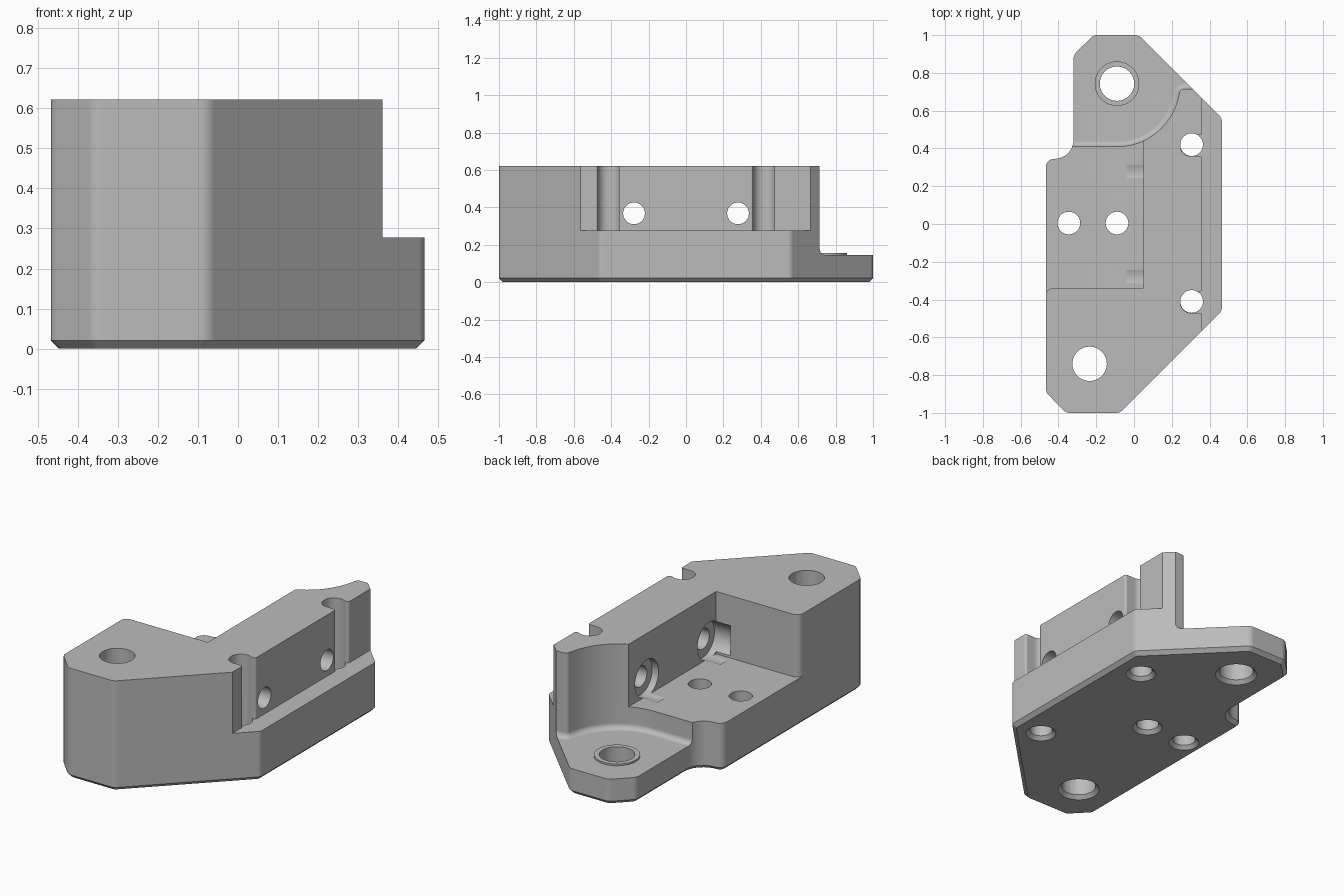
import bpy, bmesh
from math import radians, cos, sin, tan, pi
from mathutils import Vector, Matrix

if "Cube" in bpy.data.objects:
    bpy.data.objects.remove(bpy.data.objects["Cube"], do_unlink=True)

TOP, SHELF, FLOOR, TAB = 0.622, 0.277, 0.27, 0.145
HIGH = 0.8


def rounded(points, steps=8):
    """Outline from (x, y, radius) corners, each corner filleted."""
    out = []
    for i, (x, y, r) in enumerate(points):
        p = Vector((x, y))
        if r == 0:
            out.append(p)
            continue
        a = (Vector(points[i - 1][:2]) - p).normalized()
        b = (Vector(points[(i + 1) % len(points)][:2]) - p).normalized()
        half = a.angle(b) / 2
        centre = p + (a + b).normalized() * r / sin(half)
        start = p + a * r / tan(half) - centre
        end = p + b * r / tan(half) - centre
        sweep = pi - 2 * half
        for k in range(steps + 1):
            t = k / steps
            out.append(centre + (start * sin((1 - t) * sweep) + end * sin(t * sweep)) / sin(sweep))
    return out


def make_object(name, bm):
    bmesh.ops.recalc_face_normals(bm, faces=bm.faces)
    mesh = bpy.data.meshes.new(name)
    bm.to_mesh(mesh)
    bm.free()
    obj = bpy.data.objects.new(name, mesh)
    bpy.context.collection.objects.link(obj)
    return obj


def prism(name, outline, z0, z1, bevel=0, segments=1):
    """Extruded outline, with an optional bevel round its lower rim."""
    bm = bmesh.new()
    base = bm.faces.new([bm.verts.new((p[0], p[1], z0)) for p in outline])
    rim = list(base.edges)
    up = bmesh.ops.extrude_face_region(bm, geom=[base], use_keep_orig=True)
    bmesh.ops.translate(bm, vec=(0, 0, z1 - z0),
                        verts=[v for v in up["geom"] if isinstance(v, bmesh.types.BMVert)])
    bmesh.ops.recalc_face_normals(bm, faces=bm.faces)
    if bevel:
        bmesh.ops.bevel(bm, geom=rim, offset=bevel, segments=segments,
                        profile=0.5, affect='EDGES')
    return make_object(name, bm)


def rod(name, centre, r1, r2, length, axis='Z'):
    """Cylinder or cone centred on a point."""
    bm = bmesh.new()
    turn = Matrix.Rotation(pi / 2, 4, 'Y') if axis == 'X' else Matrix()
    bmesh.ops.create_cone(bm, cap_ends=True, segments=40, radius1=r1, radius2=r2,
                          depth=length, matrix=Matrix.Translation(centre) @ turn)
    return make_object(name, bm)


def combine(body, tool, operation='DIFFERENCE'):
    tool.hide_render = True
    mod = body.modifiers.new("shape", 'BOOLEAN')
    mod.operation, mod.solver, mod.object = operation, 'EXACT', tool
    bpy.context.view_layer.objects.active = body
    bpy.ops.object.modifier_apply(modifier=mod.name)
    bpy.data.objects.remove(tool, do_unlink=True)


# Main block with chamfered lower rim
body = prism("mounting_block", rounded([
    (-0.467, -0.89, 0.05), (-0.36, -1, 0.05), (-0.075, -1, 0.05),
    (0.465, -0.46, 0.04), (0.465, 0.56, 0.04), (0.025, 1, 0.05),
    (-0.215, 1, 0.05), (-0.32, 0.895, 0.05), (-0.32, 0.345, 0.1),
    (-0.467, 0.345, 0.045)]), 0, TOP, 0.021)

# Side shelf with two upright grooves
groove = []
for y in (-0.415, 0.415):
    groove += [(0.36, y - 0.056, 0.012), (0.245, y - 0.056, 0.055),
               (0.245, y + 0.056, 0.055), (0.36, y + 0.056, 0.012)]
combine(body, prism("shelf_cutter", rounded(
    [(0.7, -1.2, 0), (0.36, -1.2, 0)] + groove + [(0.36, 1.2, 0), (0.7, 1.2, 0)]),
    SHELF, HIGH))

# Open pocket
combine(body, prism("pocket_cutter", rounded([
    (-0.9, -0.6, 0), (-0.468, -0.6, 0), (-0.468, -0.34, 0.04),
    (0.05, -0.34, 0), (0.05, 0.6, 0), (-0.9, 0.6, 0)]), FLOOR, HIGH))

# Low rear tab with a curved, filleted wall
arc = [(-0.09 + 0.333 * cos(radians(a)), 0.743 + 0.333 * sin(radians(a)), 0)
       for a in range(-90, -14, 5)]
combine(body, prism("tab_cutter", rounded(
    [(-1, 0.41, 0)] + arc + [(0.245, 0.715, 0.025), (1, 0.715, 0), (1, 1.4, 0), (-1, 1.4, 0)]),
    TAB, HIGH, 0.03, 4))

# Raised ring on the tab
combine(body, rod("tab_ring", (-0.09, 0.743, 0.13), 0.118, 0.118, 0.05), 'UNION')

# Vertical holes, countersunk underneath
for x, y, r in ((-0.09, 0.743, 0.091), (-0.235, -0.74, 0.091), (-0.345, 0.005, 0.06),
                (-0.09, 0.005, 0.06), (0.305, 0.42, 0.06), (0.305, -0.41, 0.06)):
    combine(body, rod("hole_cutter", (x, y, 0.3), r, r, 1))
    combine(body, rod("countersink_cutter", (x, y, 0.005), r + 0.04, r - 0.01, 0.05))

# Cross holes through the wall, counterbored from the pocket
for y in (-0.278, 0.278):
    combine(body, rod("cross_hole_cutter", (0.25, y, 0.368), 0.058, 0.058, 0.5, 'X'))
    combine(body, rod("counterbore_cutter", (0.025, y, 0.368), 0.105, 0.105, 0.13, 'X'))

# Colour and shading
grey = bpy.data.materials.new("plain_grey")
grey.use_nodes = True
colour = (0.5, 0.5, 0.5, 1)
grey.diffuse_color = colour
grey.node_tree.nodes["Principled BSDF"].inputs["Base Color"].default_value = colour
body.data.materials.clear()
body.data.materials.append(grey)

bpy.ops.object.select_all(action='DESELECT')
body.select_set(True)
bpy.context.view_layer.objects.active = body
bpy.ops.object.shade_smooth_by_angle(angle=radians(30))
weighted = body.modifiers.new("even_shading", 'WEIGHTED_NORMAL')
weighted.keep_sharp = True
